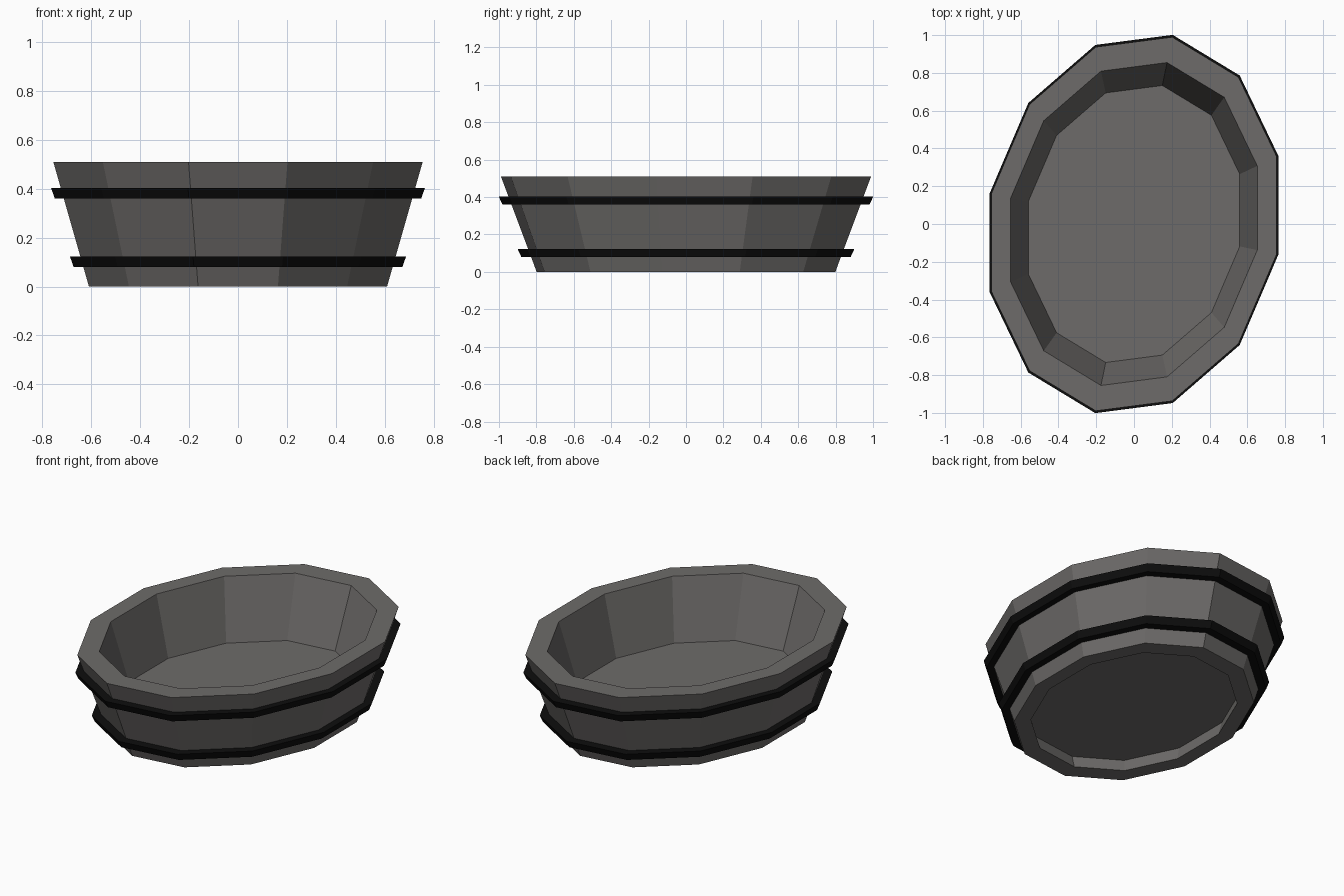
import bpy, bmesh, math

if "Cube" in bpy.data.objects:
    bpy.data.objects.remove(bpy.data.objects["Cube"])

SIDES = 12
A, B, SHEAR = 0.782, 0.997, 0.13   # oval half-sizes and its slight skew


def material(name, color):
    m = bpy.data.materials.new(name)
    m.diffuse_color = (*color, 1)
    m.use_nodes = True
    m.node_tree.nodes["Principled BSDF"].inputs["Base Color"].default_value = m.diffuse_color
    return m


def oval(bm, scale, z):
    """One ring of vertices on the skewed oval."""
    ring = []
    for i in range(SIDES):
        t = math.radians(15 + 360 / SIDES * i)
        x = A * math.cos(t)
        ring.append(bm.verts.new((scale * x, scale * (B * math.sin(t) + SHEAR * x), z)))
    return ring


def loft(name, profile, mat, closed=False):
    """Skin a (scale, z) profile round the oval; cap the ends or close the loop."""
    bm = bmesh.new()
    rings = [oval(bm, s, z) for s, z in profile]
    pairs = list(zip(rings, rings[1:]))
    if closed:
        pairs.append((rings[-1], rings[0]))
    for lo, hi in pairs:
        for i in range(SIDES):
            j = (i + 1) % SIDES
            bm.faces.new((lo[i], lo[j], hi[j], hi[i]))
    if not closed:
        bm.faces.new(rings[0])
        bm.faces.new(rings[-1])
    bmesh.ops.recalc_face_normals(bm, faces=bm.faces)
    me = bpy.data.meshes.new(name)
    bm.to_mesh(me)
    bm.free()
    me.materials.append(mat)
    ob = bpy.data.objects.new(name, me)
    bpy.context.collection.objects.link(ob)
    return ob


wood = material("weathered_grey", (0.155, 0.148, 0.143))
iron = material("black_iron", (0.004, 0.004, 0.004))

# Tub: recessed underside, foot ring, flared wall, rim, inner wall and floor
loft("tub", [(0.72, 0.08), (0.694, 0), (0.807, 0), (1, 0.51),
             (0.864, 0.51), (0.741, 0.145)], wood)

# Two hoops round the wall, sunk slightly into it
for name, z, outer in (("lower_hoop", 0.08, 0.890), ("upper_hoop", 0.36, 0.992)):
    inner = outer - 0.08
    loft(name, [(outer, z), (outer + 0.02, z + 0.043),
                (inner + 0.02, z + 0.043), (inner, z)], iron, closed=True)
